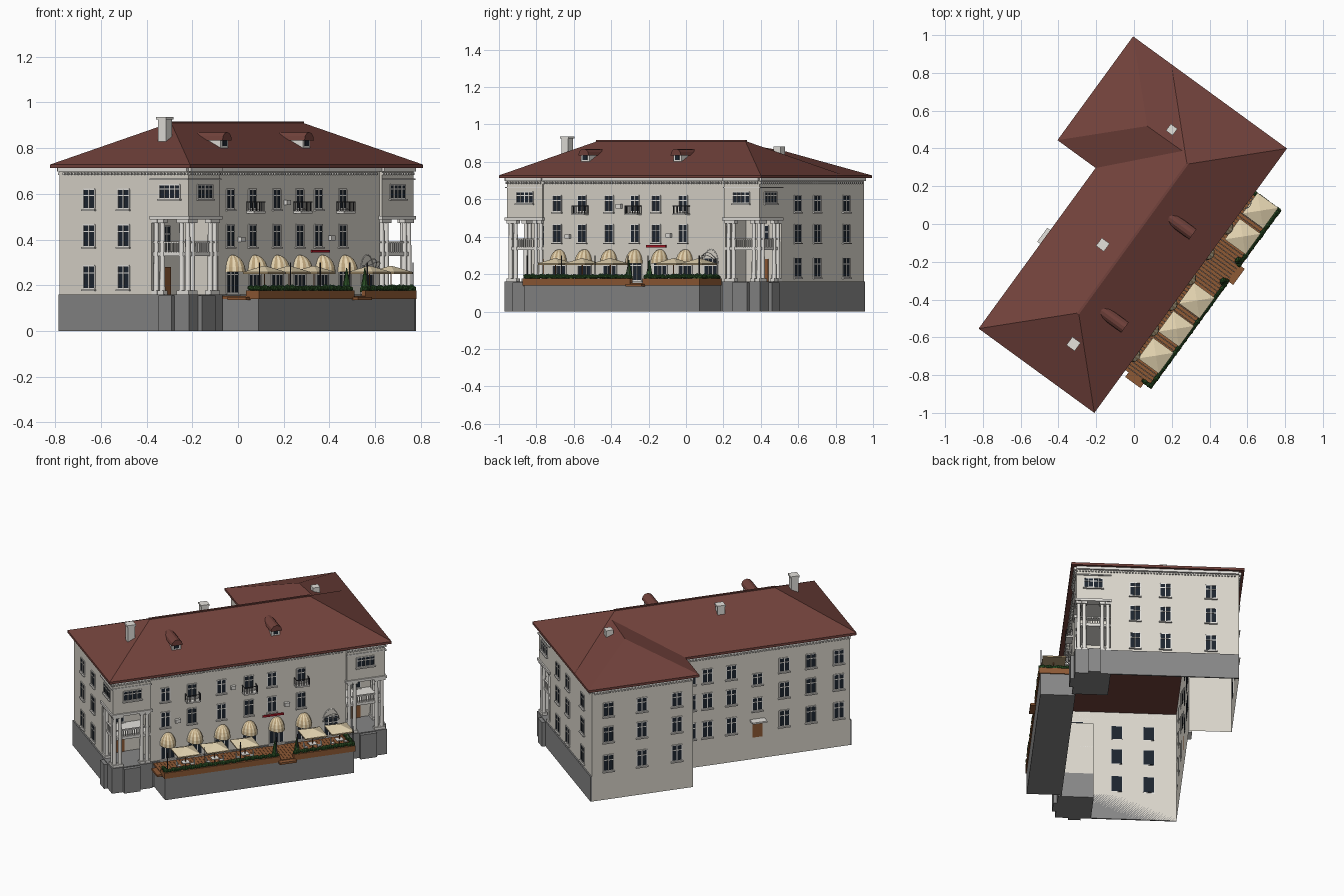
import bpy, bmesh, math, random
from mathutils import Matrix, Vector

if "Cube" in bpy.data.objects:
    bpy.data.objects.remove(bpy.data.objects["Cube"])

random.seed(4)
# Building frame: local x runs along the main facade, local -y is the street side
FRAME = Matrix.Translation((-0.21, -1.0, 0)) @ Matrix.Rotation(math.atan2(1.40, 1.02), 4, 'Z')
L = 1.732


def material(name, r, g, b):
    m = bpy.data.materials.new(name)
    m.diffuse_color = (r, g, b, 1)
    m.use_nodes = True
    m.node_tree.nodes["Principled BSDF"].inputs["Base Color"].default_value = m.diffuse_color
    return m


WALL = material("plaster", .70, .67, .60)
TRIM = material("trim", .78, .76, .72)
BASE = material("plinth_grey", .24, .24, .24)
ROOF = material("roof_red", .17, .055, .045)
GLASS = material("dark_glass", .012, .018, .028)
WOOD = material("wood", .27, .10, .035)
CREAM = material("cream", .78, .66, .44)
TAN = material("tan", .50, .37, .20)
GREEN = material("leaf", .025, .085, .02)
IRON = material("iron", .05, .05, .055)
RED = material("red", .40, .01, .02)


def finish(name, bm, *mats):
    me = bpy.data.meshes.new(name)
    bm.to_mesh(me)
    bm.free()
    for m in mats:
        me.materials.append(m)
    ob = bpy.data.objects.new(name, me)
    ob.matrix_world = FRAME
    bpy.context.collection.objects.link(ob)
    return ob


def boxes(name, items, mat):
    bm = bmesh.new()
    for x0, x1, y0, y1, z0, z1 in items:
        m = Matrix.Translation(((x0 + x1) / 2, (y0 + y1) / 2, (z0 + z1) / 2))
        bmesh.ops.create_cube(bm, size=1, matrix=m @ Matrix.Diagonal((abs(x1 - x0), abs(y1 - y0), z1 - z0, 1)))
    return finish(name, bm, mat)


def cones(name, items, mat, seg=12):
    # each item: x, y, z0, z1, bottom radius, top radius
    bm = bmesh.new()
    for x, y, z0, z1, r0, r1 in items:
        rot = Matrix.Rotation(math.pi / 4 if seg == 4 else 0, 4, 'Z')
        bmesh.ops.create_cone(bm, cap_ends=True, segments=seg, radius1=r0, radius2=r1, depth=z1 - z0,
                              matrix=Matrix.Translation((x, y, (z0 + z1) / 2)) @ rot)
    ob = finish(name, bm, mat)
    if seg > 8:
        for p in ob.data.polygons:
            p.use_smooth = len(p.vertices) == 4
    return ob


def shell(name, pts, z0, z1, mat):
    bm = bmesh.new()
    lo = [bm.verts.new((x, y, z0)) for x, y in pts]
    hi = [bm.verts.new((x, y, z1)) for x, y in pts]
    for i in range(len(pts)):
        j = (i + 1) % len(pts)
        bm.faces.new((lo[i], lo[j], hi[j], hi[i]))
    return finish(name, bm, mat)


def both(items):
    return items + [(L - b[1], L - b[0]) + tuple(b[2:]) for b in items]


# Walls: open shell, corner loggias notched out below z = 0.5
back = [(1.702, .978), (1.082, .978), (1.082, .728), (.03, .728)]
shell("lower_walls", [(.03, .23), (.265, .23), (.265, .042), (1.467, .042), (1.467, .23), (1.702, .23)] + back, 0, .5, WALL)
shell("upper_walls", [(.03, .03), (.265, .03), (.265, .042), (1.467, .042), (1.467, .03), (1.702, .03)] + back, .5, .715, WALL)
boxes("plinth", both([(.022, .03, .03, .728, 0, .16), (.022, .27, .022, .23, 0, .16), (.09, .19, .0, .03, 0, .155),
                      (.0, .03, .1, .17, 0, .155)])
      + [(.26, 1.47, .034, .042, 0, .16), (1.702, 1.71, .7, .978, 0, .16)], BASE)

# Roof: main hip with a lower hipped wing, fascia and soffit
bm = bmesh.new()
eave = [(0, 0), (L, 0), (L, .758), (L, 1.008), (1.052, 1.008), (1.052, .758), (0, .758)]
A, B, C, D, E, F, G = top = [bm.verts.new((x, y, .728)) for x, y in eave]
P, Q, W, V = [bm.verts.new(p) for p in ((.379, .379, .912), (1.353, .379, .912), (1.392, .668, .86), (1.395, .44, .882))]
for f in ((A, B, Q, P), (G, A, P), (B, C, Q), (Q, P, G, F, V, C), (E, F, V, W), (D, E, W), (C, D, W, V)):
    bm.faces.new(f)
low = [bm.verts.new((x, y, .713)) for x, y in eave]
for i in range(7):
    j = (i + 1) % 7
    bm.faces.new((low[i], low[j], top[j], top[i]))
bm.faces.new(low[::-1])
finish("roof", bm, ROOF)
boxes("ridge_cap", [(.37, 1.36, .373, .385, .906, .916)], ROOF)

# Chimneys
boxes("chimneys", [(x - .022, x + .022, y - .022, y + .022, .78, z) for x, y, z in
                   ((.23, .304, .93), (.746, .488, .90), (1.453, .552, .882))]
      + [(.203, .257, .277, .331, .925, .937), (.72, .772, .462, .514, .897, .907)], TRIM)

# Dormers: arched profile run back into the roof
def dormer(name, x, r, y0, y1, z0, zs, mat):
    bm = bmesh.new()
    prof = [(-r, z0)] + [(-r * math.cos(a), zs + r * math.sin(a)) for a in [math.pi * i / 6 for i in range(7)]] + [(r, z0)]
    f = bm.faces.new([bm.verts.new((x + px, y0, pz)) for px, pz in prof])
    ext = bmesh.ops.extrude_face_region(bm, geom=[f])
    bmesh.ops.translate(bm, vec=(0, y1 - y0, 0), verts=[v for v in ext["geom"] if isinstance(v, bmesh.types.BMVert)])
    bmesh.ops.recalc_face_normals(bm, faces=bm.faces)
    finish(name, bm, mat)


for x in (.461, 1.071):
    dormer("dormer_body", x, .027, .15, .27, .78, .835, TRIM)
    dormer("dormer_roof", x, .034, .135, .30, .834, .836, ROOF)
    dormer("dormer_window", x, .014, .147, .16, .81, .832, GLASS)

# Facade boxes: a = position along the face, d = distance outwards
POS = {'F': .042, 'T': .03, 'L': .03, 'R': 1.702, 'B': .728, 'W': .978, 'I': .23}
def on(face, a0, a1, d0, d1, z0, z1):
    p, s = POS[face], 1 if face in 'RBW' else -1
    d = sorted((p + s * d0, p + s * d1))
    return (*d, a0, a1, z0, z1) if face in 'LR' else (a0, a1, *d, z0, z1)


glass, frame = [], []
def window(face, a, z0, z1, w, panes=2):
    h = w / 2
    glass.append(on(face, a - h, a + h, -.003, .002, z0, z1))
    for k in range(panes + 1):
        c = a - h + w * k / panes
        frame.append(on(face, c - .0025, c + .0025, -.002, .005, z0, z1))
    for z in (z0, z0 + (z1 - z0) * .68, z1):
        frame.append(on(face, a - h, a + h, -.002, .005, z - .0025, z + .0025))
    frame.append(on(face, a - h - .006, a + h + .006, 0, .012, z0 - .01, z0 - .003))


ROWS = ((.185, .285), (.37, .465), (.535, .62))
COLS = (.355, .52, .70, .87, 1.01, 1.19)
ARCH = [.37 + .167 * i for i in range(7)]
for z0, z1 in ROWS:
    for face, cols in (('L', (.38, .567)), ('R', (.373, .55, .815)), ('B', (.10, .27, .435, .76, .907, 1.01)),
                       ('W', (1.18, 1.395, 1.60))):
        for a in cols:
            window(face, a, z0, z1, .062)
for z0, z1 in ROWS[1:]:
    for a in COLS:
        window('F', a, z0, z1, .055)
    window('B', .60, z0 - .06, z1 - .075, .06)
for a in (.15, L - .15):
    window('T', a, .58, .64, .11, 4)
    window('I', a - .01 if a < 1 else a + .01, .35, .46, .05)
window('L', .13, .58, .64, .11, 4)
window('R', .13, .58, .64, .11, 4)
for a in ARCH:
    window('F', a, .165, .285, .085, 3)
boxes("window_glass", glass, GLASS)
boxes("window_frames", frame, TRIM)
boxes("doors", both([on('I', .115, .168, 0, .006, .16, .28)]) + [on('B', .57, .63, 0, .006, .14, .235)], WOOD)
boxes("back_door_canopy", [on('B', .555, .645, 0, .05, .245, .255)], TRIM)
boxes("wall_units", [on('F', a - .015, a + .015, 0, .018, z, z + .022) for a, z in ((.77, .552), (.43, .39), (1.10, .395))], TRIM)
boxes("red_sign", [on('F', .95, 1.08, .005, .012, .343, .355)], RED)

# Cornice with dentils, and loggia string course
runs = (('T', .03, .265), ('T', 1.467, 1.702), ('F', .265, 1.467), ('L', .03, .728), ('R', .03, .978), ('B', .03, 1.082), ('W', 1.082, 1.702))
boxes("cornice", [on(f, a, b, 0, .014, .697, .714) for f, a, b in runs], TRIM)
boxes("dentils", [on(f, a + .018 * k, a + .018 * k + .009, 0, .009, .683, .694)
                  for f, a, b in runs for k in range(int((b - a) / .018))], TRIM)
boxes("loggia_beam", both([(.022, .272, .022, .068, .487, .502), (.022, .068, .022, .235, .487, .502),
                           (.03, .265, .03, .23, .495, .50), (.026, .268, .026, .03, .66, .667),
                           (.022, .03, .026, .235, .66, .667)]), TRIM)

# Loggia columns, balcony slab and balustrade
spots = [(.245, .045), (.212, .045), (.045, .045), (.078, .045), (.045, .078), (.045, .215), (.045, .182)]
spots += [(L - x, y) for x, y in spots]
cones("loggia_columns", [(x, y, .16, .49, .0125, .0105) for x, y in spots], TRIM)
boxes("column_caps", [(x - .016, x + .016, y - .016, y + .016, z, z + .016) for x, y in spots for z in (.16, .472)], TRIM)
boxes("loggia_balcony", both([(.04, .265, .04, .23, .328, .345), (.04, .26, .04, .05, .384, .391), (.04, .05, .04, .23, .384, .391)]
      + [(.095 + .014 * k, .101 + .014 * k, .042, .048, .345, .385) for k in range(8)]
      + [(.042, .048, .095 + .014 * k, .101 + .014 * k, .345, .385) for k in range(6)]), TRIM)

# Small iron balconies on alternate top-floor windows
slabs, bars = [], []
for a in COLS[1::2]:
    slabs.append(on('F', a - .042, a + .042, 0, .04, .515, .524))
    bars.append(on('F', a - .042, a + .042, .037, .040, .562, .566))
    for e in (a - .042, a + .039):
        bars.append(on('F', e, e + .003, 0, .04, .562, .566))
        bars += [on('F', e, e + .002, .01 * k, .01 * k + .002, .524, .564) for k in range(4)]
    bars += [on('F', a - .042 + .0103 * k, a - .040 + .0103 * k, .037, .039, .524, .564) for k in range(9)]
boxes("balcony_slabs", slabs, TRIM)
boxes("balcony_rails", bars, IRON)

# Striped dome awnings; the last opening keeps a bare hoop frame
def awning(x):
    bm = bmesh.new()
    n, m = 12, 5
    rows = [[bm.verts.new((x - .048 * math.cos(math.pi * i / n) * math.cos(t),
                           .042 - .065 * math.sin(math.pi * i / n) * math.cos(t), .258 + .075 * math.sin(t)))
             for i in range(n + 1)] for t in [1.5 * j / m for j in range(m + 1)]]
    for j in range(m):
        for i in range(n):
            f = bm.faces.new((rows[j][i], rows[j][i + 1], rows[j + 1][i + 1], rows[j + 1][i]))
            f.material_index = i % 2
    finish("awning", bm, CREAM, TAN)


for a in ARCH[:6]:
    awning(a)
for tilt in (0, .035, .06):
    pts = [(ARCH[6] - .048 * math.cos(t), .04 - tilt * math.sin(t), .258 + (.075 - tilt * .5) * math.sin(t))
           for t in [math.pi * k / 12 for k in range(13)]]
    cu = bpy.data.curves.new("awning_hoop", 'CURVE')
    cu.dimensions, cu.bevel_depth = '3D', .002
    sp = cu.splines.new('POLY')
    sp.points.add(len(pts) - 1)
    for q, p in zip(sp.points, pts):
        q.co = (*p, 1)
    cu.materials.append(TRIM)
    ob = bpy.data.objects.new("awning_hoop", cu)
    ob.matrix_world = FRAME
    bpy.context.collection.objects.link(ob)

# Terrace: grey base, plank deck, steps, planters and hedge
boxes("terrace_base", [(.285, 1.445, -.162, .036, 0, .14)], BASE)
boxes("terrace_deck", [(.28 + .0195 * k, .298 + .0195 * k, -.165, .04, .14, .152) for k in range(60)], WOOD)
boxes("terrace_steps", [(.98, 1.085, -.195, -.16, .135, .148), (.25, .29, -.12, -.02, .135, .148)], WOOD)
lines = [(.30, .98, -.158, -.158), (1.085, 1.44, -.158, -.158), (1.44, 1.44, -.158, .02), (.29, .29, -.158, -.11)]
boxes("planters", [(a - .011, b + .011, c - .011, d + .011, .14, .176) for a, b, c, d in lines], WOOD)
bm = bmesh.new()
for a, b, c, d in lines:
    n = int(math.hypot(b - a, d - c) / .013) + 1
    for k in range(n + 1):
        r = random.uniform(.010, .016)
        bmesh.ops.create_icosphere(bm, subdivisions=1, radius=r, matrix=Matrix.Translation(
            (a + (b - a) * k / n, c + (d - c) * k / n, .184 + random.uniform(0, .006))))
finish("hedge", bm, GREEN)
cones("cone_shrubs", [(x, -.145, .17, .275, .022, .002) for x in (.965, 1.10)], GREEN, 8)

# Square parasols with tables and chairs
tables = [(.437, -.085), (.615, -.088), (.80, -.088), (1.217, -.085), (1.383, -.08)]
cones("parasol_tops", [(x, y, .258, .285, .096, .004) for x, y in tables], CREAM, 4)
boxes("parasol_valances", [(x - .068, x + .068, y - .068, y + .068, .250, .258) for x, y in tables], TAN)
cones("parasol_poles", [(x, y, .15, .26, .003, .003) for x, y in tables], WOOD, 6)
boxes("tables", [(x - .022, x + .022, y - .022, y + .022, .187, .191) for x, y in tables], TRIM)
chairs = []
for x, y in tables:
    for s in (-1, 1):
        c = x + s * .042
        chairs += [(c - .011, c + .011, y - .011, y + .011, .170, .174), (c + s * .009, c + s * .012, y - .011, y + .011, .174, .2)]
        chairs += [(c + i - .001, c + i + .001, y + j - .001, y + j + .001, .15, .17) for i in (-.01, .01) for j in (-.01, .01)]
boxes("chairs", chairs, TRIM)
boxes("lamp_posts", [(x - .002, x + .002, -.16, -.156, .15, .30) for x in (.30, .53, .75, .97, 1.10, 1.44)], IRON)
